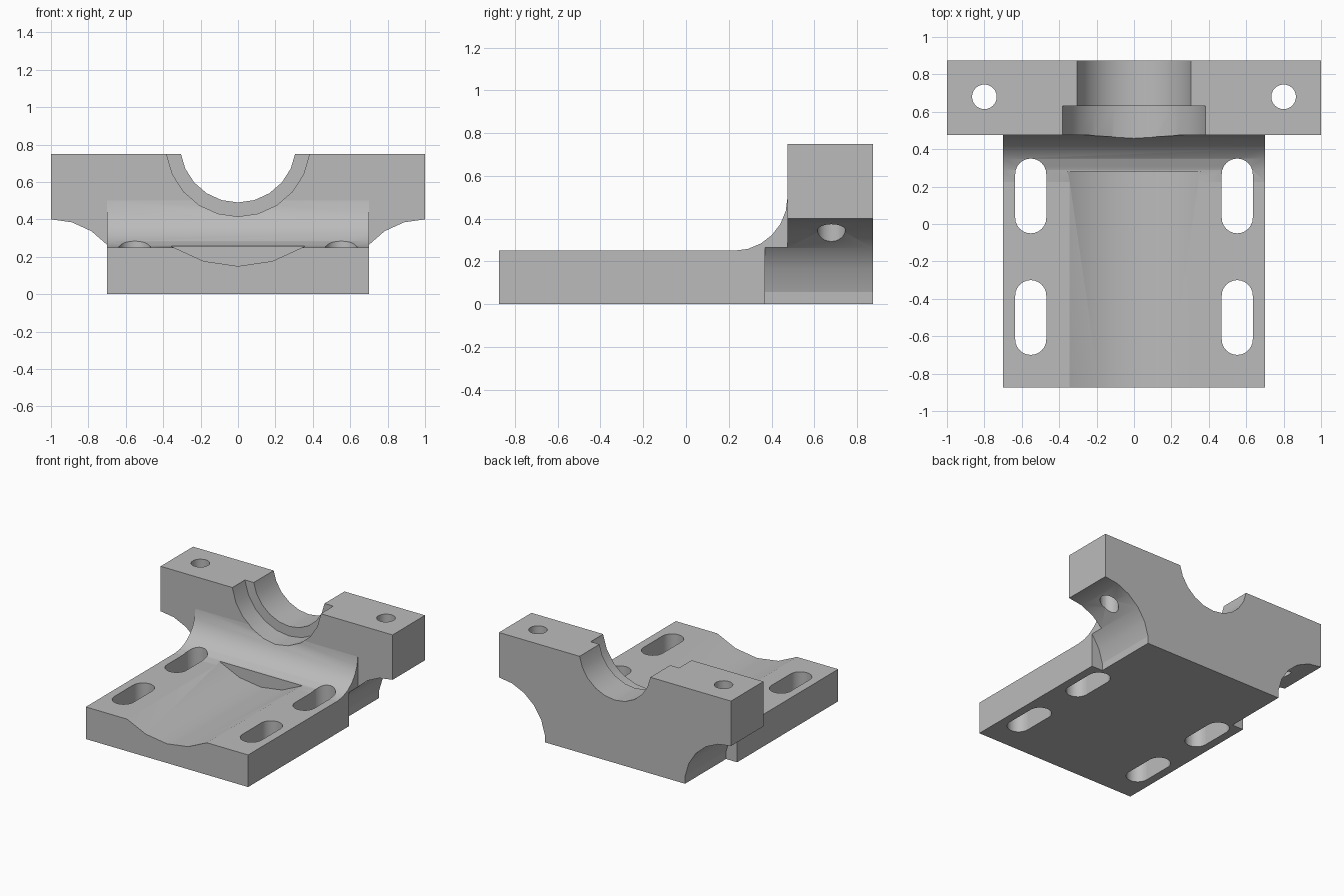
import bpy
from math import sin, cos, pi, radians

cube = bpy.data.objects.get("Cube")
if cube:
    bpy.data.objects.remove(cube, do_unlink=True)

SIDES = 22      # facets of the large bores
AXIS_Z = 0.8    # height of the shaft axis

grey = bpy.data.materials.new("cast grey")
grey.use_nodes = True
COLOUR = (0.5, 0.5, 0.5, 1)
grey.diffuse_color = COLOUR
grey.node_tree.nodes["Principled BSDF"].inputs["Base Color"].default_value = COLOUR


def prism(name, outline, axis, start, end):
    """Extrude a 2D outline along an axis: x uses (y,z), y uses (x,z), z uses (x,y)."""
    place = {"x": lambda a, b, t: (t, a, b),
             "y": lambda a, b, t: (a, t, b),
             "z": lambda a, b, t: (a, b, t)}[axis]
    n = len(outline)
    verts = [place(a, b, t) for t in (start, end) for a, b in outline]
    faces = [tuple(range(n)), tuple(range(2 * n - 1, n - 1, -1))]
    faces += [(i, i + n, (i + 1) % n + n, (i + 1) % n) for i in range(n)]
    mesh = bpy.data.meshes.new(name)
    mesh.from_pydata(verts, [], faces)
    mesh.materials.append(grey)
    obj = bpy.data.objects.new(name, mesh)
    bpy.context.collection.objects.link(obj)
    # make the normals point outwards
    import bmesh
    bm = bmesh.new()
    bm.from_mesh(mesh)
    bmesh.ops.recalc_face_normals(bm, faces=bm.faces)
    bm.to_mesh(mesh)
    bm.free()
    return obj


def circle(cx, cy, r, sides=SIDES):
    """Circle outline with a vertex at the very bottom and top."""
    return [(cx + r * sin(2 * pi * i / sides), cy - r * cos(2 * pi * i / sides))
            for i in range(sides)]


def slot(cx, cy, r, half, steps=12):
    """Rounded slot outline running along the second axis."""
    ends = []
    for sign in (1, -1):
        ends += [(cx + sign * r * cos(pi * i / steps),
                  cy + sign * (half + r * sin(pi * i / steps)))
                 for i in range(steps + 1)]
    return ends


def combine(target, other, operation):
    mod = target.modifiers.new(operation, "BOOLEAN")
    mod.operation = operation
    mod.solver = "EXACT"
    mod.object = other
    bpy.context.view_layer.objects.active = target
    bpy.ops.object.modifier_apply(modifier=mod.name)
    bpy.data.objects.remove(other, do_unlink=True)


# Base plate with the concave fillet rising to the wall
fillet = [(0.225 + 0.25 * sin(radians(a)), 0.5 - 0.25 * cos(radians(a)))
          for a in range(0, 91, 15)]
body = prism("bearing_bracket", [(-0.875, 0), (-0.875, 0.25)] + fillet
             + [(0.6, 0.5), (0.6, 0)], "x", -0.7, 0.7)

# Upright bearing wall
wall = prism("bearing_wall", [(-1, 0), (1, 0), (1, 0.75), (-1, 0.75)], "y", 0.475, 0.875)
combine(body, wall, "UNION")

# Trough, counterbore and shaft bore share one axis
for name, radius, start, end in (("trough", 0.65, -1, 0.28),
                                 ("counterbore", 0.385, 0.28, 0.63),
                                 ("shaft_bore", 0.31, 0.5, 1)):
    if name == "trough":
        # keep the wide trough cutter clear of the fillet
        outline = [p for p in circle(0, AXIS_Z, radius) if p[1] < 0.4]
    else:
        outline = circle(0, AXIS_Z, radius)
    combine(body, prism(name, outline, "y", start, end), "DIFFERENCE")

for side in (-1, 1):
    # Rounded cut-out under each ear
    combine(body, prism("ear_cut", circle(side, 0, 0.4), "y", 0.37, 1), "DIFFERENCE")
    # Bolt hole through the ear
    combine(body, prism("bolt_hole", circle(side * 0.8, 0.68, 0.066, 24), "z", 0.1, 1),
            "DIFFERENCE")
    # Mounting slots in the plate
    for y in (-0.5, 0.15):
        combine(body, prism("mount_slot", slot(side * 0.552, y, 0.083, 0.117), "z", -0.2, 0.6),
                "DIFFERENCE")

# Smooth the curved walls, keep the flat faces flat
bpy.ops.object.select_all(action="DESELECT")
body.select_set(True)
bpy.context.view_layer.objects.active = body
bpy.ops.object.shade_smooth_by_angle(angle=radians(30))
for face in body.data.polygons:
    if max(abs(c) for c in face.normal) > 0.9999:
        face.use_smooth = False
